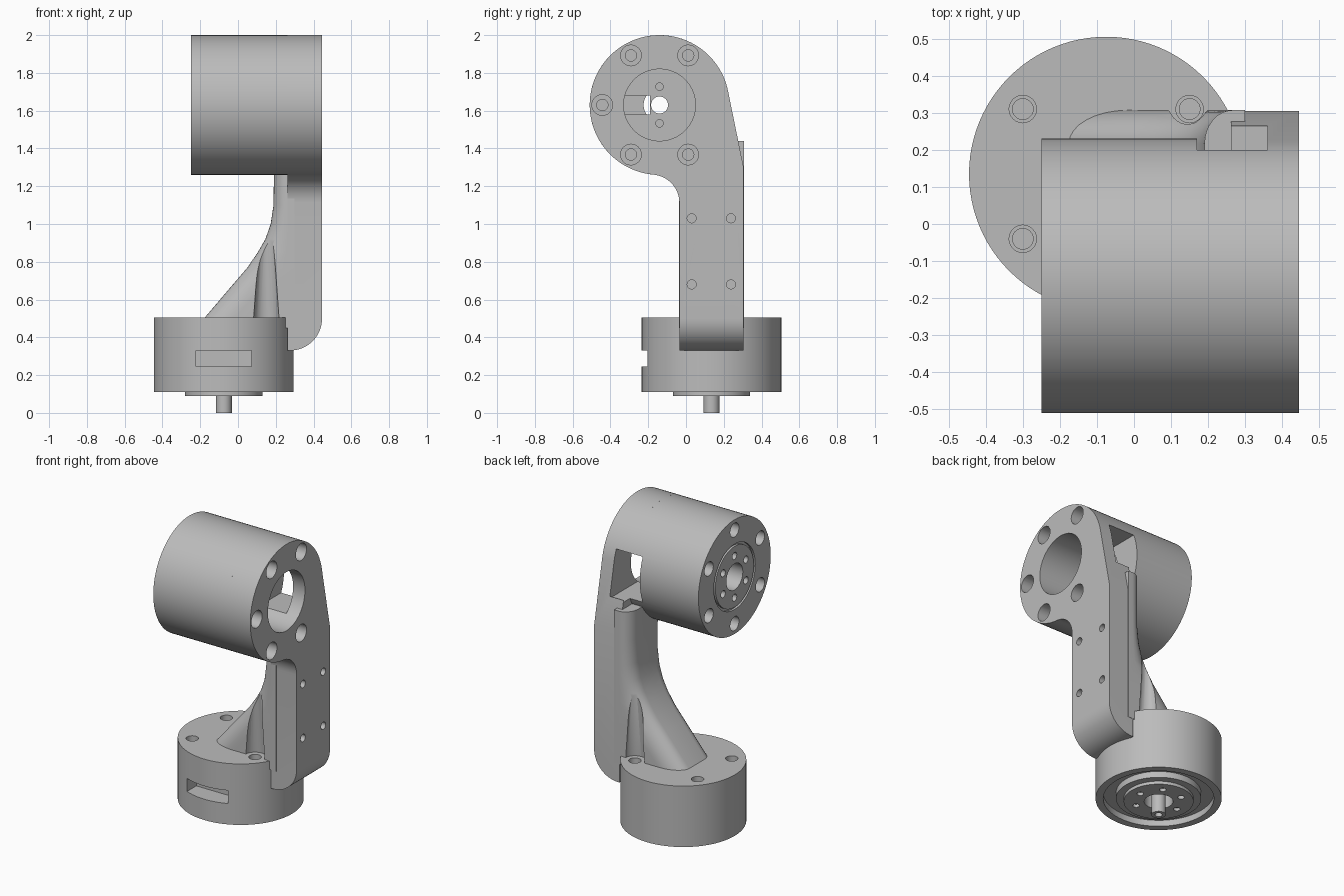
import bpy, bmesh, math
from mathutils import Vector

if "Cube" in bpy.data.objects:
    bpy.data.objects.remove(bpy.data.objects["Cube"])

grey = bpy.data.materials.new("grey metal")
grey.diffuse_color = (0.5, 0.5, 0.5, 1)
grey.use_nodes = True
grey.node_tree.nodes["Principled BSDF"].inputs["Base Color"].default_value = grey.diffuse_color
BX, BY = -0.075, 0.135      # base axis
HY, HZ = -0.14, 1.63        # upper housing axis (along x)
R = 0.37


def finish(name, bm):
    bmesh.ops.recalc_face_normals(bm, faces=bm.faces)
    me = bpy.data.meshes.new(name)
    bm.to_mesh(me)
    bm.free()
    ob = bpy.data.objects.new(name, me)
    bpy.context.collection.objects.link(ob)
    me.materials.append(grey)
    return ob


def loft(name, rings):
    """Closed solid through a list of equal-length point rings."""
    bm = bmesh.new()
    vs = [[bm.verts.new(p) for p in ring] for ring in rings]
    n = len(vs[0])
    for a, b in zip(vs, vs[1:]):
        for i in range(n):
            bm.faces.new((a[i], a[(i + 1) % n], b[(i + 1) % n], b[i]))
    bm.faces.new(vs[0])
    bm.faces.new(vs[-1])
    return finish(name, bm)


def cyl(name, p0, p1, r0, r1=None, n=32):
    p0, p1 = Vector(p0), Vector(p1)
    r1 = r0 if r1 is None else r1
    q = (p1 - p0).to_track_quat('Z', 'Y')
    ring = lambda p, r: [p + q @ Vector((r * math.cos(t), r * math.sin(t), 0))
                         for t in (2 * math.pi * i / n for i in range(n))]
    return loft(name, [ring(p0, r0), ring(p1, r1)])


def box(x, y, z):
    return loft("box_cutter", [[(x[0], y[0], h), (x[1], y[0], h), (x[1], y[1], h), (x[0], y[1], h)] for h in z])


def xcyl(x0, x1, y, z, r, n=24):
    return cyl("bore_cutter", (x0, y, z), (x1, y, z), r, n=n)


def zcyl(z0, z1, x, y, r, r1=None, n=24):
    return cyl("bore_cutter", (x, y, z0), (x, y, z1), r, r1, n)


def subtract(target, cutter):
    m = target.modifiers.new("cut", 'BOOLEAN')
    m.operation, m.solver, m.object = 'DIFFERENCE', 'EXACT', cutter
    dg = bpy.context.evaluated_depsgraph_get()
    me = bpy.data.meshes.new_from_object(target.evaluated_get(dg))
    target.modifiers.clear()
    target.data = me
    bpy.data.objects.remove(cutter)


def ring_groove(p0, p1, outer, inner):
    g = cyl("groove_cutter", p0, p1, outer, n=64)
    d = Vector(p1) - Vector(p0)
    subtract(g, cyl("groove_core", Vector(p0) - d, Vector(p1) + d, inner, n=64))
    return g


def polar(cx, cy, r, start, count):
    return [(cx + r * math.cos(math.radians(start) + 2 * math.pi * i / count),
             cy + r * math.sin(math.radians(start) + 2 * math.pi * i / count)) for i in range(count)]


# --- base: lower motor housing and the mounting cap above it
base = cyl("base_housing", (BX, BY, 0.11), (BX, BY, 0.33), R, n=96)
cap = cyl("base_cap", (BX, BY, 0.33), (BX, BY, 0.505), R, n=96)
subtract(base, box((BX - 0.147, BX + 0.147), (-0.3, -0.11), (0.245, 0.4)))
subtract(base, ring_groove((BX, BY, 0.08), (BX, BY, 0.15), 0.325, 0.25))
subtract(base, zcyl(0.05, 0.18, BX, BY, 0.085))
bolts = [(BX + sx * 0.225, BY + sy * 0.175) for sx in (-1, 1) for sy in (-1, 1)]
for x, y in bolts:
    subtract(cap, zcyl(0.40, 0.6, x, y, 0.037))
    subtract(cap, zcyl(0.34, 0.42, x, y, 0.028))
rotor = cyl("output_disc", (BX, BY, 0.09), (BX, BY, 0.12), 0.205, n=64)
subtract(rotor, zcyl(0.05, 0.2, BX, BY, 0.085))
for x, y in polar(BX, BY, 0.14, 0, 6):
    subtract(rotor, zcyl(0.05, 0.115, x, y, 0.02, n=16))
shaft = cyl("shaft", (BX, BY, 0), (BX, BY, 0.2), 0.042)
subtract(shaft, zcyl(-0.1, 0.06, BX, BY, 0.022))

# --- arm plate: round head, tangent slope and straight column
ARM0, ARM1 = 0.262, 0.445
profile = [(0.305, 0.33), (0.305, 1.3)]
profile += [(HY + R * math.cos(math.radians(a)), HZ + R * math.sin(math.radians(a)))
            for a in [10 + i * (255 / 72) for i in range(73)]]
fil = [(-0.185 + 0.15 * math.cos(math.radians(a)), 1.112 + 0.15 * math.sin(math.radians(a)))
       for a in range(80, -1, -8)]
profile += fil + [(-0.035, 0.33)]
arm = loft("arm_plate", [[(x, y, z) for y, z in profile] for x in (ARM0, ARM1)])
# rounded lower outer edge
edge = [(0.275 + 0.17 * math.cos(math.radians(a)), 0.5 + 0.17 * math.sin(math.radians(a)))
        for a in range(-90, 1, 6)] + [(0.6, 0.5), (0.6, 0.2), (0.275, 0.2)]
subtract(arm, loft("edge_cutter", [[(x, y, z) for x, z in edge] for y in (-0.2, 0.5)]))
for y, z in polar(HY, HZ, 0.303, 60, 6)[:5]:
    subtract(arm, xcyl(0.32, 0.6, y, z, 0.055))
    subtract(arm, xcyl(0.28, 0.34, y, z, 0.03))
for y in (0.03, 0.238):
    for z in (0.68, 1.03):
        subtract(arm, xcyl(0.38, 0.6, y, z, 0.024, 16))

# --- upper motor housing
housing = cyl("upper_housing", (-0.25, HY, HZ), (ARM0, HY, HZ), R, n=96)
subtract(housing, ring_groove((-0.3, HY, HZ), (-0.235, HY, HZ), 0.212, 0.197))
for y, z in polar(HY, HZ, 0.303, 30, 6):
    subtract(housing, xcyl(-0.4, -0.12, y, z, 0.045))
for y, z in polar(HY, HZ, 0.135, 30, 6):
    subtract(housing, xcyl(-0.4, -0.18, y, z, 0.023, 16))
subtract(housing, xcyl(-0.4, -0.02, HY, HZ, 0.085))
subtract(housing, xcyl(-0.1, 0.2, HY, HZ, 0.045))
subtract(housing, box((-0.03, 0.2), (-0.33, -0.19), (1.58, 1.68)))
for s in (-1, 1):
    subtract(housing, xcyl(0.08, 0.2, HY, HZ + s * 0.097, 0.02, 16))

# --- strut: lofted brace flowing from the cap into the arm
edge_x = [(0.45, -0.22), (0.5, -0.18), (0.6, -0.095), (0.7, -0.01), (0.77, 0.05), (0.85, 0.105),
          (0.92, 0.145), (1.0, 0.173), (1.1, 0.188), (1.25, 0.19), (1.44, 0.19)]
rings = []
for z, left in edge_x:
    a, b, h = min(0.16, (0.28 - left) * 0.85), 0.09, 0.172
    half = [(left + a * (1 - math.sin(t)), h - b * (1 - math.cos(t)))
            for t in (math.pi / 2 * i / 8 for i in range(9))]
    half = [(0.3, h)] + half
    rings.append([(x, BY + y, z) for x, y in half] + [(x, BY - y, z) for x, y in reversed(half)])
strut = loft("strut", rings)
for x, y in bolts[2:]:
    subtract(strut, zcyl(0.4, 1.1, x, y, 0.075, 0.025))

# --- central bore and cable window shared by the joined parts
for part in (arm, housing, strut):
    subtract(part, xcyl(0.14, 0.6, HY, HZ, 0.19, 64))
    subtract(part, box((0.17, 0.36), (HY + 0.1, 0.265), (HZ - 0.147, HZ + 0.147)))

# --- smooth shading with crisp edges
for ob in list(bpy.context.scene.objects):
    bpy.ops.object.select_all(action='DESELECT')
    ob.select_set(True)
    bpy.context.view_layer.objects.active = ob
    bpy.ops.object.shade_smooth_by_angle(angle=math.radians(30))
